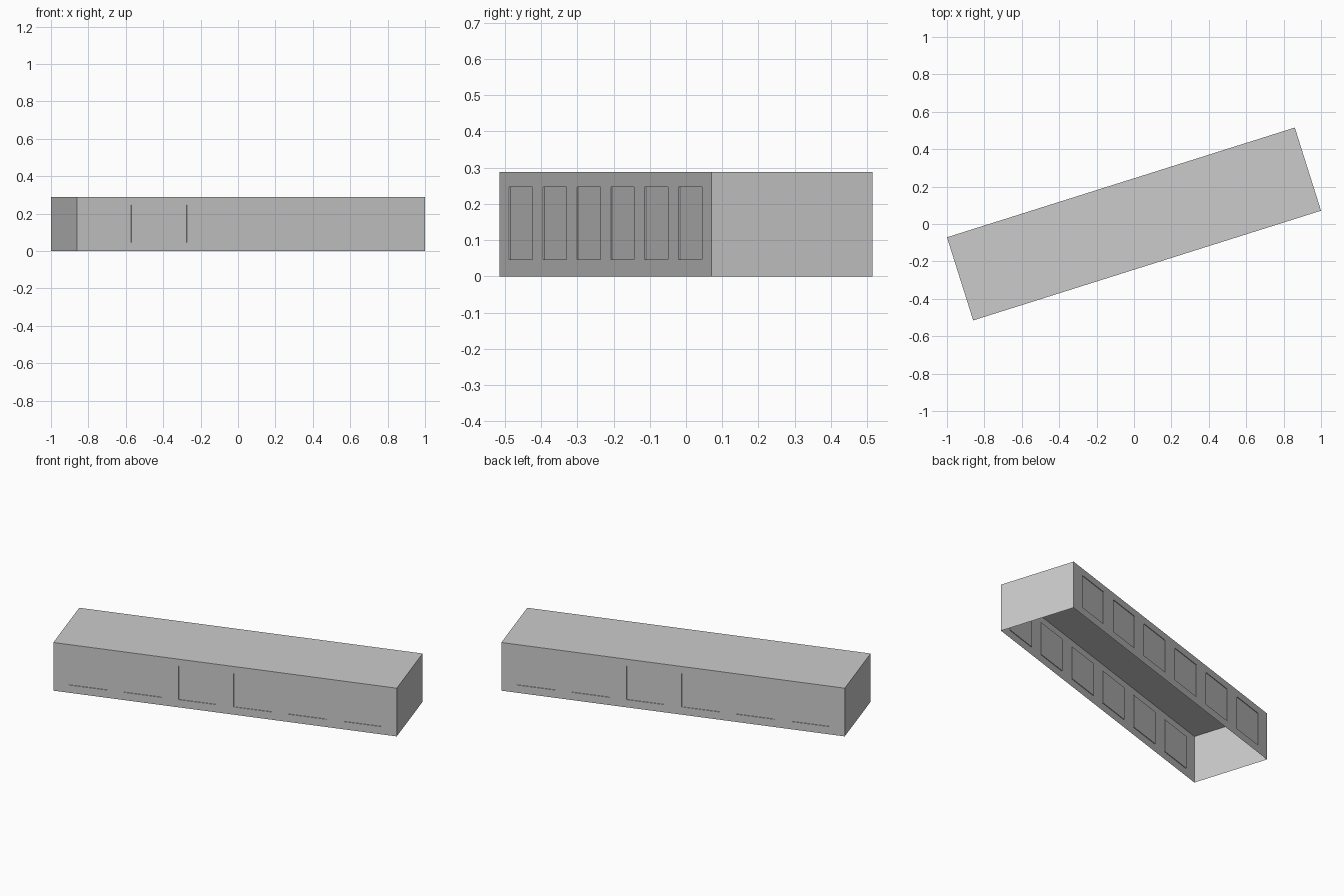
import bpy, bmesh, math
from mathutils import Matrix

if "Cube" in bpy.data.objects:
    bpy.data.objects.remove(bpy.data.objects["Cube"])

HALF_L, HALF_W, HEIGHT = 0.975, 0.233, 0.288
ANGLE = math.atan2(0.585, 1.855)
WINDOWS, PITCH, WIN_W = 6, 0.3115, 0.215
Z_LOW, Z_HIGH, DEPTH = 0.046, 0.246, 0.004

bm = bmesh.new()


def face(points):
    return bm.faces.new([bm.verts.new(p) for p in points])


# Long wall with a row of shallow window recesses
def long_wall(side):
    xs = [-HALF_L]
    for i in range(WINDOWS):
        mid = (i - (WINDOWS - 1) / 2) * PITCH
        xs += [mid - WIN_W / 2, mid + WIN_W / 2]
    xs.append(HALF_L)
    zs = [0, Z_LOW, Z_HIGH, HEIGHT]
    y = side * HALF_W
    panes = []
    for i in range(len(xs) - 1):
        for j in range(3):
            a, b = (xs[i], xs[i + 1]) if side < 0 else (xs[i + 1], xs[i])
            f = face([(a, y, zs[j]), (b, y, zs[j]), (b, y, zs[j + 1]), (a, y, zs[j + 1])])
            if j == 1 and i % 2 == 1:
                panes.append(f)
    return panes


# Push the panes in towards the middle
for side in (-1, 1):
    panes = long_wall(side)
    bmesh.ops.remove_doubles(bm, verts=bm.verts[:], dist=1e-5)
    panes = bmesh.ops.extrude_discrete_faces(bm, faces=panes)["faces"]
    for f in panes:
        for v in f.verts:
            v.co.y -= side * DEPTH

# Plain end walls and flat roof; the underside stays open
for s in (-1, 1):
    x, w = s * HALF_L, s * HALF_W
    face([(x, -w, 0), (x, w, 0), (x, w, HEIGHT), (x, -w, HEIGHT)])
face([(-HALF_L, -HALF_W, HEIGHT), (HALF_L, -HALF_W, HEIGHT),
      (HALF_L, HALF_W, HEIGHT), (-HALF_L, HALF_W, HEIGHT)])

bmesh.ops.transform(bm, matrix=Matrix.Rotation(ANGLE, 4, 'Z'), verts=bm.verts[:])
mesh = bpy.data.meshes.new("long_building")
bm.to_mesh(mesh)
bm.free()
bpy.context.collection.objects.link(bpy.data.objects.new("long_building", mesh))
